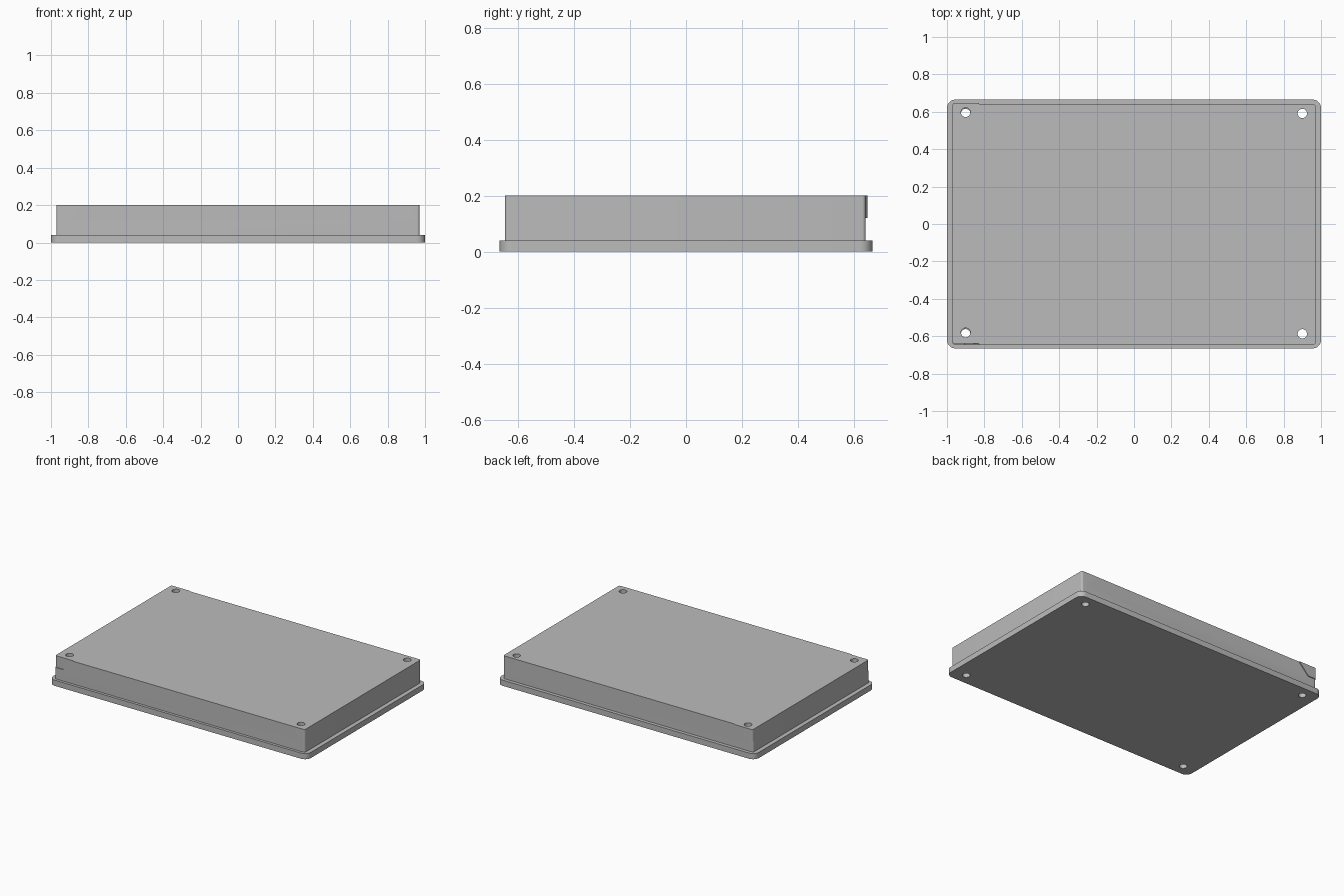
import bpy, bmesh, math
from mathutils import Vector

if "Cube" in bpy.data.objects:
    bpy.data.objects.remove(bpy.data.objects["Cube"])

grey = bpy.data.materials.new("mid_grey")
grey.use_nodes = True
grey.diffuse_color = (0.5, 0.5, 0.5, 1)
grey.node_tree.nodes["Principled BSDF"].inputs["Base Color"].default_value = (0.5, 0.5, 0.5, 1)

HOLE_X, HOLE_FRONT, HOLE_BACK, HOLE_R = 0.9, -0.587, 0.591, 0.025


def prism(name, profile, y0, y1, radius):
    """Extrude an (x, z) profile along y and round the outermost upright edges."""
    bm = bmesh.new()
    face = bm.faces.new([bm.verts.new((x, y0, z)) for x, z in profile])
    grown = bmesh.ops.extrude_face_region(bm, geom=[face])
    verts = [v for v in grown["geom"] if isinstance(v, bmesh.types.BMVert)]
    bmesh.ops.translate(bm, verts=verts, vec=(0, y1 - y0, 0))
    bmesh.ops.recalc_face_normals(bm, faces=bm.faces)
    reach = max(abs(x) for x, z in profile)
    corners = [e for e in bm.edges
               if all(abs(abs(v.co.x) - reach) < 1e-4 for v in e.verts)
               and abs(e.verts[0].co.z - e.verts[1].co.z) > 0.01]
    bmesh.ops.bevel(bm, geom=corners, offset=radius, segments=8,
                    profile=0.5, affect='EDGES')
    mesh = bpy.data.meshes.new(name)
    bm.to_mesh(mesh)
    bm.free()
    obj = bpy.data.objects.new(name, mesh)
    bpy.context.collection.objects.link(obj)
    mesh.materials.append(grey)
    return obj


def drill(obj, sides, shift=0):
    """Cut the screw holes on the given sides, then tidy the shading."""
    bpy.ops.object.select_all(action='DESELECT')
    for side in sides:
        for y in (HOLE_FRONT, HOLE_BACK):
            bpy.ops.mesh.primitive_cylinder_add(
                vertices=32, radius=HOLE_R, depth=1,
                location=(side * HOLE_X, y + shift, 0))
            cutter = bpy.context.object
            cutter.hide_render = True
            cutter.data.materials.append(grey)
            bpy.context.view_layer.objects.active = obj
            mod = obj.modifiers.new("screw_hole", 'BOOLEAN')
            mod.operation, mod.solver, mod.object = 'DIFFERENCE', 'EXACT', cutter
            bpy.ops.object.modifier_apply(modifier=mod.name)
            bpy.data.objects.remove(cutter)
    bpy.ops.object.select_all(action='DESELECT')
    obj.select_set(True)
    bpy.context.view_layer.objects.active = obj
    bpy.ops.object.shade_smooth_by_angle(angle=math.radians(30))


# Base plate with rounded corners
plate = prism("base_plate", [(-1, 0), (1, 0), (1, 0.04), (-1, 0.04)],
              -0.665, 0.665, 0.045)
drill(plate, (-1, 1))

# Main block, with a sloped step at each end
half = [(0.97, 0.04), (0.97, 0.12), (0.905, 0.12), (0.83, 0.2)]
block = prism("main_block", half + [(-x, z) for x, z in reversed(half)],
              -0.646, 0.641, 0.012)
drill(block, (-1, 1))

# End pieces that fill the steps; the one at -x sits slightly towards the back
for side, name, shift in ((-1, "right_end_piece", 0.006), (1, "left_end_piece", 0)):
    wedge = [(0.83, 0.2), (0.905, 0.12), (0.97, 0.12), (0.97, 0.2)]
    piece = prism(name, [(side * x, z) for x, z in wedge],
                  -0.646 + shift, 0.641 + shift, 0.012)
    drill(piece, (side,), shift)
